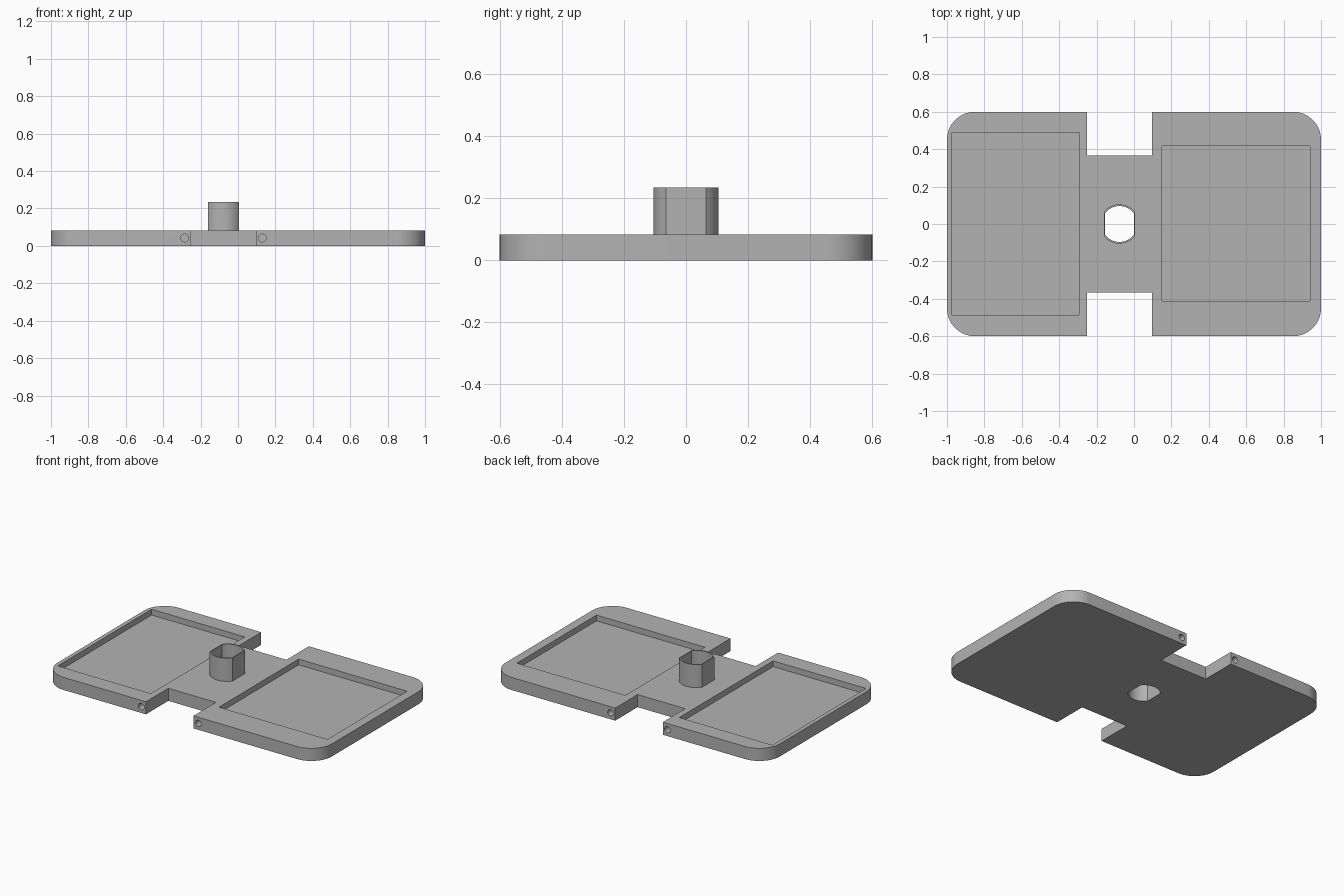
import bpy, bmesh, math
from mathutils import Matrix, Vector

if "Cube" in bpy.data.objects:
    bpy.data.objects.remove(bpy.data.objects["Cube"])

grey = bpy.data.materials.new("grey plastic")
grey.diffuse_color = (0.45, 0.45, 0.45, 1)
grey.use_nodes = True
grey.node_tree.nodes["Principled BSDF"].inputs["Base Color"].default_value = grey.diffuse_color

THICK = 0.083            # plate thickness
POST = (-0.078, 0.0)     # hollow post centre


def prism(name, points, z0, z1):
    """Extrude a closed outline between two heights."""
    bm = bmesh.new()
    face = bm.faces.new([bm.verts.new((x, y, z0)) for x, y in points])
    ext = bmesh.ops.extrude_face_region(bm, geom=[face])
    top = [v for v in ext["geom"] if isinstance(v, bmesh.types.BMVert)]
    bmesh.ops.translate(bm, verts=top, vec=(0, 0, z1 - z0))
    bmesh.ops.recalc_face_normals(bm, faces=bm.faces)
    mesh = bpy.data.meshes.new(name)
    bm.to_mesh(mesh)
    bm.free()
    mesh.materials.append(grey)
    obj = bpy.data.objects.new(name, mesh)
    bpy.context.collection.objects.link(obj)
    return obj


def arc(cx, cy, r, a0, a1, n=16):
    return [(cx + r * math.cos(math.radians(a0 + (a1 - a0) * i / n)),
             cy + r * math.sin(math.radians(a0 + (a1 - a0) * i / n))) for i in range(n + 1)]


def rect(x0, x1, y0, y1):
    return [(x0, y0), (x1, y0), (x1, y1), (x0, y1)]


def flatted_circle(r, half):
    """Circle with both sides cut flat at +-half in x."""
    a = math.degrees(math.acos(half / r))
    cx, cy = POST
    return arc(cx, cy, r, a, 180 - a) + arc(cx, cy, r, 180 + a, 360 - a)


def boolean(obj, tool, operation):
    mod = obj.modifiers.new(operation.lower(), "BOOLEAN")
    mod.operation, mod.solver, mod.object = operation, "EXACT", tool
    bpy.context.view_layer.objects.active = obj
    bpy.ops.object.modifier_apply(modifier=mod.name)
    bpy.data.objects.remove(tool)


# Plate with rounded outer corners and a notch front and back
R, X, Y = 0.15, 1.0, 0.6
NX0, NX1, NY = -0.251, 0.096, 0.367
outline = (arc(X - R, Y - R, R, 0, 90)
           + [(NX1, Y), (NX1, NY), (NX0, NY), (NX0, Y)]
           + arc(R - X, Y - R, R, 90, 180)
           + arc(R - X, R - Y, R, 180, 270)
           + [(NX0, -Y), (NX0, -NY), (NX1, -NY), (NX1, -Y)]
           + arc(X - R, R - Y, R, 270, 360))
plate = prism("base_plate", outline, 0, THICK)

# Post standing on the plate, bored right through
boolean(plate, prism("post", flatted_circle(0.105, 0.0825), 0.04, 0.235), "UNION")
boolean(plate, prism("post_bore", flatted_circle(0.096, 0.077), -0.1, 0.4), "DIFFERENCE")

# Two shallow rectangular pockets
for box in (rect(-0.973, -0.294, -0.487, 0.49), rect(0.15, 0.941, -0.412, 0.417)):
    boolean(plate, prism("pocket", box, THICK - 0.038, 0.2), "DIFFERENCE")

# Blind screw holes beside the notches, front and back
for x in (-0.285, 0.13):
    for side in (-1, 1):
        hole = prism("screw_hole", arc(0, 0, 0.021, 0, 345, 23), -0.1, 0.1)
        hole.data.transform(Matrix.Translation(Vector((x, side * Y, 0.042)))
                            @ Matrix.Rotation(math.pi / 2, 4, "X"))
        boolean(plate, hole, "DIFFERENCE")

# Smooth the curved walls, keep edges sharp
bpy.ops.object.select_all(action="DESELECT")
plate.select_set(True)
bpy.context.view_layer.objects.active = plate
bpy.ops.object.shade_smooth_by_angle(angle=math.radians(30))
